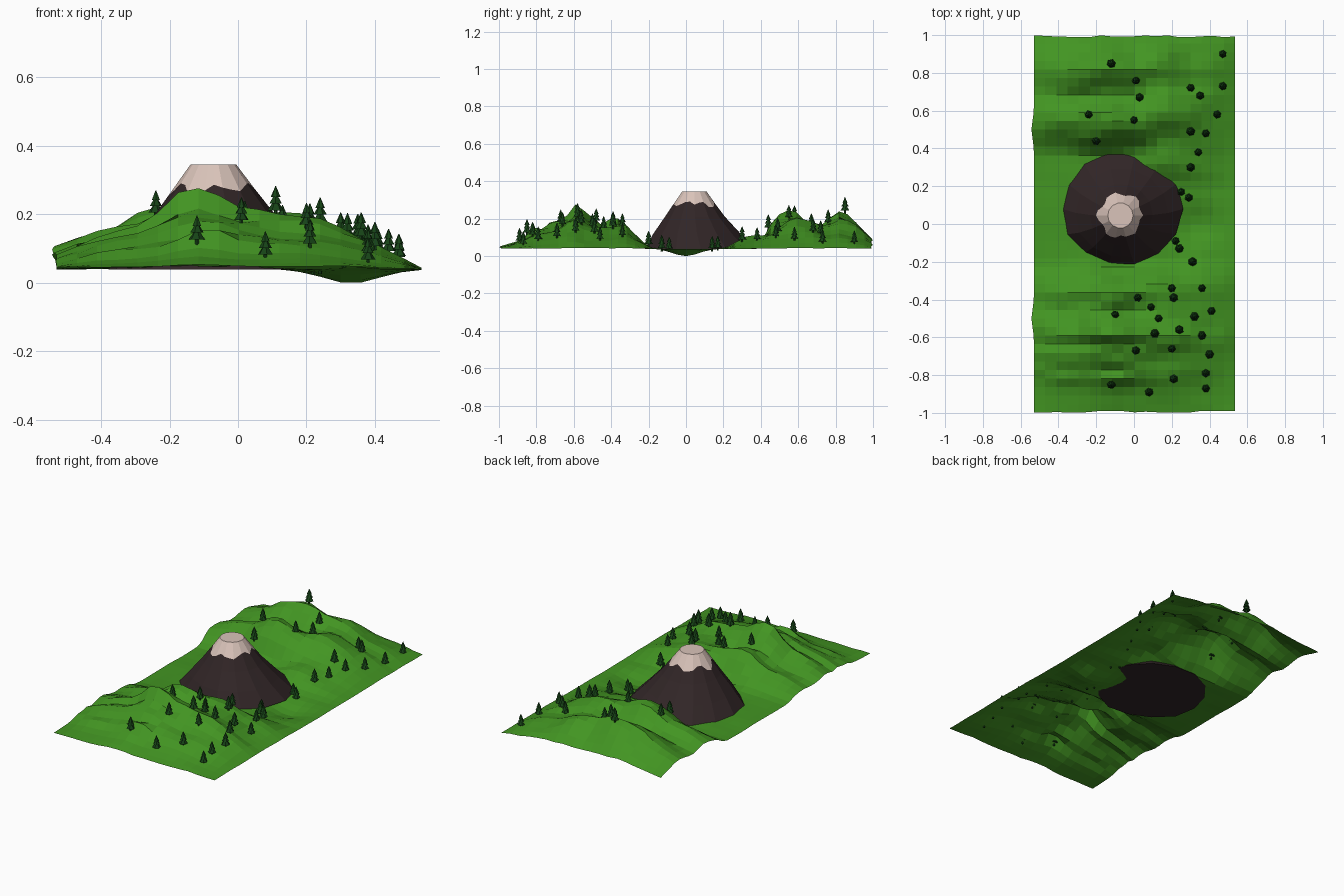
import bpy, bmesh, math, random
from mathutils import Vector, noise

if "Cube" in bpy.data.objects:
    bpy.data.objects.remove(bpy.data.objects["Cube"])

random.seed(4)


def material(name, rgb):
    m = bpy.data.materials.new(name)
    m.diffuse_color = (*rgb, 1)
    m.use_nodes = True
    m.node_tree.nodes["Principled BSDF"].inputs["Base Color"].default_value = m.diffuse_color
    return m


GRASS = material("grass green", (0.055, 0.30, 0.016))
ROCK = material("dark rock", (0.031, 0.019, 0.020))
SNOW = material("pale summit", (0.70, 0.55, 0.49))
PINE = material("pine green", (0.008, 0.055, 0.008))


def finish(bm, name, mats):
    me = bpy.data.meshes.new(name)
    bm.to_mesh(me)
    bm.free()
    for m in mats:
        me.materials.append(m)
    ob = bpy.data.objects.new(name, me)
    bpy.context.collection.objects.link(ob)
    return ob


def interp(table, t):
    if t <= table[0][0]:
        return table[0][1]
    for (a, va), (b, vb) in zip(table, table[1:]):
        if t <= b:
            return va + (vb - va) * (t - a) / (b - a)
    return table[-1][1]


# Hill height along the length (y), for the steep left half and gentler right half
RIDGE_LEFT = [(-1, .01), (-.9, .035), (-.85, .06), (-.8, .13), (-.76, .11), (-.7, .18),
              (-.64, .16), (-.58, .24), (-.5, .17), (-.44, .12), (-.37, .17), (-.3, .12),
              (-.22, .01), (.36, 0), (.41, .04), (.47, .13), (.53, .19), (.6, .2),
              (.68, .13), (.74, .15), (.78, .18), (.83, .19), (.9, .14), (1, .05)]
RIDGE_RIGHT = [(-1, .01), (-.9, .045), (-.85, .07), (-.8, .11), (-.7, .15), (-.6, .22),
               (-.5, .17), (-.42, .14), (-.33, .16), (-.25, .07), (-.18, 0), (.2, 0),
               (.3, .07), (.4, .09), (.5, .13), (.58, .19), (.66, .17), (.73, .14),
               (.82, .17), (.9, .13), (1, .05)]
# Scale of the hills across the width (x)
CROSS_FRONT = [(-.54, .22), (-.45, .42), (-.3, .55), (-.24, .72), (-.15, 1), (-.08, .92),
               (0, .78), (.2, .72), (.3, .54), (.4, .35), (.54, 0)]
CROSS_BACK = [(-.54, .3), (-.4, .55), (-.28, .85), (-.15, 1), (0, .92), (.1, .9), (.2, .8),
              (.3, .6), (.4, .4), (.54, 0)]


def height(x, y):
    cross = interp(CROSS_FRONT if y < 0 else CROSS_BACK, x)
    blend = min(max((x + .05) / .2, 0), 1)
    yy = y + 0.03 * noise.noise(Vector((x * 5, y * 3, 8)))
    ridge = interp(RIDGE_LEFT, yy) * (1 - blend) + interp(RIDGE_RIGHT, yy) * blend
    vary = 1.0 + 0.35 * noise.noise(Vector((x * 5, y * 8, 1.7)))
    z = 0.04 + ridge * cross * min(vary, 1.08)
    z += 0.004 * noise.noise(Vector((x * 7, y * 7, 5)))
    # Hollow beside the mountain
    z -= 0.041 * math.exp(-((x - .33) / .12) ** 2 - (y / .1) ** 2)
    return max(z, 0)


# Terrain sheet
NX, NY = 18, 44
bm = bmesh.new()
rows = []
for j in range(NY + 1):
    y = -1 + 2 * j / NY
    row = []
    for i in range(NX + 1):
        x = -.53 + 1.066 * i / NX
        bulge = .013 * math.exp(-((abs(y) - .5) / .06) ** 2) if i == 0 else 0
        trim = 1 - random.uniform(0, .012) if j in (0, NY) else 1
        row.append(bm.verts.new((x - bulge, y * trim, height(x, y))))
    rows.append(row)
for a, b in zip(rows, rows[1:]):
    for i in range(NX):
        bm.faces.new((a[i], a[i + 1], b[i + 1], b[i]))
finish(bm, "terrain", [GRASS])

# Mountain: stacked irregular rings, jagged summit line, closed top and bottom
SIDES = 28
LEVELS = [(.038, .318, 0), (.12, .245, 0), (.21, .167, 0), (.275, .118, 1), (.345, .067, 0)]
wobble = [random.uniform(-.03, .03) for _ in range(SIDES // 2)]
zig = [.013 * math.sin(k * 1.25) + random.uniform(-.007, .007) for k in range(SIDES)]
bm = bmesh.new()
rings = []
for z, r, jag in LEVELS:
    ring = []
    low = (.345 - z) / .308
    for k in range(SIDES):
        a = 2 * math.pi * k / SIDES
        # every second point sits mid-edge, giving broad flat facets
        w0 = wobble[k // 2]
        w1 = wobble[(k // 2 + 1) % len(wobble)]
        w = w0 if k % 2 == 0 else (w0 + w1) / 2
        flat = 1 if k % 2 == 0 else math.cos(2 * math.pi / SIDES)
        dz = zig[k] if jag else 0
        rr = (r - dz * .75) * (1 + w * low) * flat
        ring.append(bm.verts.new((-.072 + .007 * low + rr * math.cos(a),
                                  .045 + .035 * low ** 3 + rr * math.sin(a) * (1 - .04 * low),
                                  z + dz)))
    rings.append(ring)
for n, (a, b) in enumerate(zip(rings, rings[1:])):
    for k in range(SIDES):
        f = bm.faces.new((a[k], a[(k + 1) % SIDES], b[(k + 1) % SIDES], b[k]))
        f.material_index = 1 if n == 3 else 0
bm.faces.new(rings[-1]).material_index = 1
bm.faces.new(rings[0][::-1])
finish(bm, "mountain", [ROCK, SNOW])

# Pine trees: trunk plus three stacked cones
TREES = [(.47, .9), (-.12, .85), (.01, .76), (.03, .67), (.3, .72), (.35, .68), (.47, .73),
         (-.24, .58), (0, .55), (-.2, .44), (.44, .58), (.3, .49), (.38, .48), (.34, .38),
         (.3, .3), (.25, .17), (.29, .14), (.22, -.09), (.24, -.13), (.31, -.2), (.2, -.34),
         (.36, -.34), (.02, -.39), (.21, -.39), (.09, -.44), (.41, -.46), (-.1, -.48),
         (.13, -.5), (.32, -.49), (.11, -.58), (.24, -.56), (.36, -.59), (.01, -.67),
         (.2, -.66), (.4, -.69), (.38, -.79), (.21, -.82), (-.12, -.85), (.08, -.89), (.38, -.87)]


def cone(bm, base, r1, r2, z0, z1, sides, turn):
    made = bmesh.ops.create_cone(bm, cap_ends=True, segments=sides, radius1=r1, radius2=r2, depth=z1 - z0)
    c, s = math.cos(turn), math.sin(turn)
    for v in made["verts"]:
        x, y, z = v.co
        v.co = (base[0] + c * x - s * y, base[1] + s * x + c * y, base[2] + z + (z0 + z1) / 2)


bm = bmesh.new()
for x, y in TREES:
    k = random.uniform(.9, 1.05)
    t = random.uniform(0, 6)
    base = (x, y, height(x, y) - .005)
    cone(bm, base, .006 * k, .005 * k, -.004, .02 * k, 5, t)
    for r, z0, z1 in ((.023, .014, .048), (.019, .034, .064), (.014, .052, .082)):
        cone(bm, base, r * k, .001, z0 * k, z1 * k, 6, t + z0 * 20)
finish(bm, "pine_trees", [PINE])
